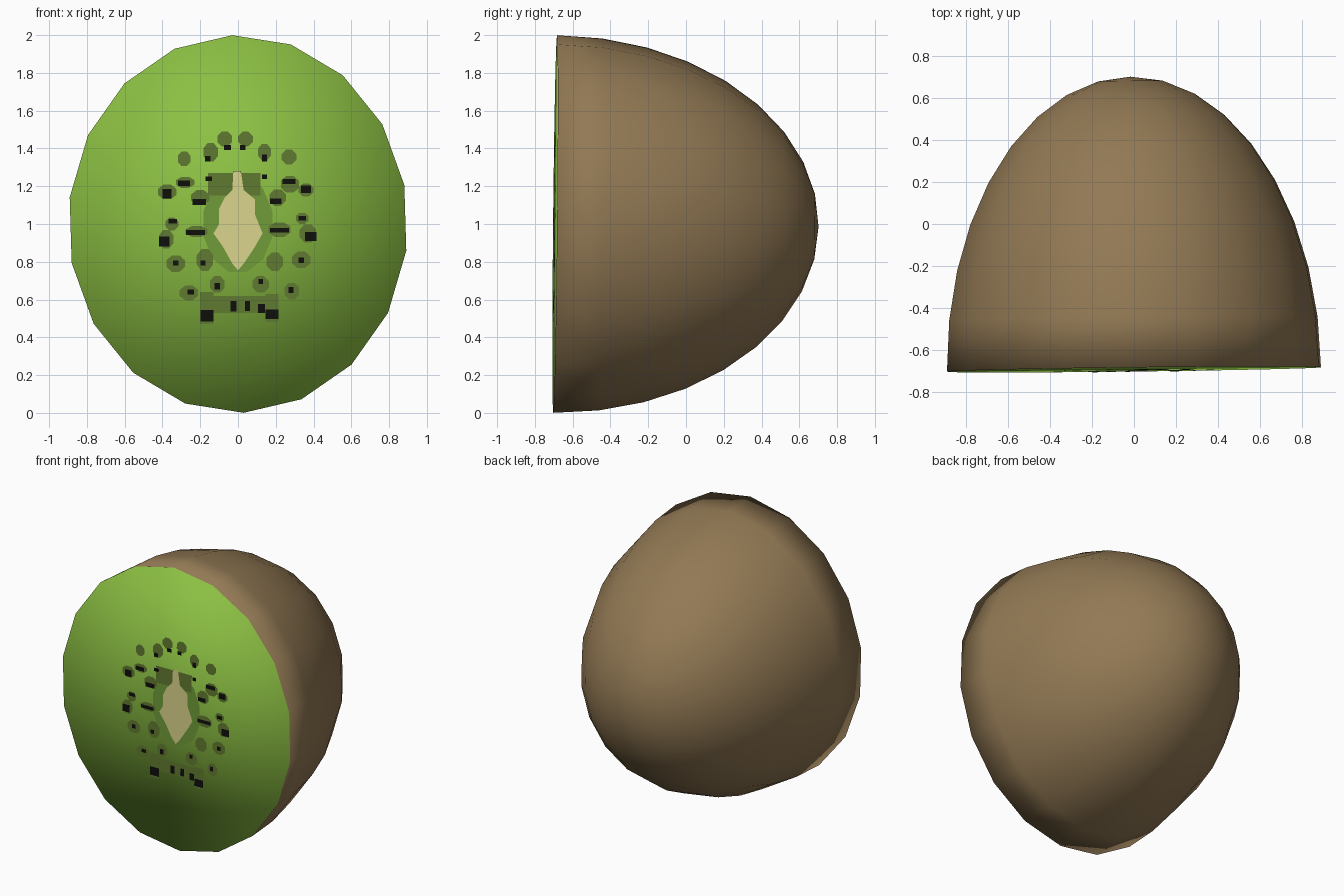
import bpy, bmesh, math
from mathutils import Matrix, Vector

SIDES, RINGS = 18, 9
RX, RZ, DEPTH = 0.90, 1.0, 1.395
# the whole fruit leans very slightly
PLACE = (Matrix.Translation((0, -0.693, 1.0))
         @ Matrix.Rotation(0.012, 4, 'Z') @ Matrix.Rotation(-0.010, 4, 'X'))


def material(name, rgb):
    m = bpy.data.materials.new(name)
    lin = [((c / 255 + 0.055) / 1.055) ** 2.4 if c > 10 else c / 255 / 12.92 for c in rgb]
    m.diffuse_color = (*lin, 1)
    return m


brown = material("skin brown", (146, 121, 84))
green = material("flesh green", (140, 192, 67))
mid = material("inner green", (112, 156, 56))
olive = material("seed pocket olive", (96, 122, 48))
black = material("seed black", (14, 14, 10))
cream = material("core cream", (218, 212, 140))


def finish(bm, name, mats, smooth):
    bm.transform(PLACE)
    me = bpy.data.meshes.new(name)
    bm.to_mesh(me)
    bm.free()
    for m in mats:
        me.materials.append(m)
    for p in me.polygons:
        p.use_smooth = smooth
    ob = bpy.data.objects.new(name, me)
    bpy.context.collection.objects.link(ob)


# halved fruit: half ellipsoid skin closed by a flat green cut face
bm = bmesh.new()
rings = []
for j in range(RINGS):
    phi = math.radians(90 * j / RINGS)
    ring = []
    for i in range(SIDES):
        a = 2 * math.pi * i / SIDES - math.radians(1.9)
        ring.append(bm.verts.new((RX * math.cos(phi) * math.sin(a),
                                  DEPTH * math.sin(phi),
                                  RZ * math.cos(phi) * math.cos(a))))
    rings.append(ring)
tip = bm.verts.new((0, DEPTH, 0))
centre = bm.verts.new((0, 0, 0))
for i in range(SIDES):
    k = (i + 1) % SIDES
    for a, b in zip(rings, rings[1:]):
        bm.faces.new((a[i], a[k], b[k], b[i]))
    bm.faces.new((rings[-1][i], rings[-1][k], tip))
    bm.faces.new((rings[0][k], rings[0][i], centre)).material_index = 1
bmesh.ops.recalc_face_normals(bm, faces=bm.faces)
finish(bm, "kiwi_half", [brown, green], True)


# thin markings lying on the cut face
def plates(name, mat, outlines, layer):
    bm = bmesh.new()
    for pts in outlines:
        f = bm.faces.new([bm.verts.new((x, -0.002 * layer, z - 1)) for x, z in pts])
        f.normal_update()
        if f.normal.y > 0:
            f.normal_flip()
    finish(bm, name, [mat], False)


def oval(x, z, rx, rz, n=8):
    return [(x + rx * 1.05 * math.cos(math.tau * (i + .5) / n),
             z + rz * 1.05 * math.sin(math.tau * (i + .5) / n)) for i in range(n)]


def box(x, z, rx, rz):
    return [(x - rx, z - rz), (x + rx, z - rz), (x + rx, z + rz), (x - rx, z + rz)]


pockets = [
    (-.07, 1.45, .04, .04), (.04, 1.45, .04, .04), (-.285, 1.345, .035, .04),
    (-.145, 1.38, .04, .05), (.14, 1.38, .035, .045), (.27, 1.355, .04, .04),
    (-.28, 1.22, .05, .03), (-.375, 1.17, .05, .04), (-.2, 1.14, .05, .04),
    (.275, 1.21, .05, .045), (.36, 1.18, .04, .035), (.21, 1.14, .045, .045),
    (-.35, 1.0, .035, .035), (.34, 1.03, .035, .03), (-.22, .96, .06, .03),
    (.22, .97, .06, .04), (-.38, .92, .04, .05), (.37, .95, .045, .05),
    (-.33, .79, .05, .045), (-.175, .81, .045, .06), (.195, .8, .045, .05),
    (.335, .81, .05, .045), (-.26, .635, .05, .04), (.285, .645, .04, .045),
    (-.11, .68, .04, .045), (.12, .68, .045, .045)]
blocks = [(-.02, 1.21, .14, .06), (.03, .575, .17, .045),
          (-.165, .555, .035, .085), (.18, .555, .035, .075)]
seeds = [
    (-.055, 1.405, .018, .013), (.025, 1.405, .015, .013), (-.16, 1.345, .015, .015),
    (.14, 1.35, .013, .018), (-.285, 1.215, .032, .014), (-.375, 1.16, .024, .024),
    (-.155, 1.24, .018, .012), (-.205, 1.117, .035, .016), (.14, 1.25, .014, .012),
    (.27, 1.225, .035, .014), (.36, 1.185, .026, .02), (.2, 1.12, .03, .014),
    (-.345, 1.015, .022, .012), (.34, 1.03, .02, .012), (-.225, .955, .05, .012),
    (.22, .967, .05, .012), (-.39, .907, .028, .026), (.385, .933, .03, .024),
    (-.33, .793, .014, .014), (-.185, .793, .014, .014), (.335, .808, .014, .014),
    (-.25, .64, .018, .012), (.28, .65, .013, .016), (-.11, .67, .014, .018),
    (.12, .695, .012, .014)]
low_seeds = [(-.165, .515, .034, .03), (.18, .522, .034, .026), (-.025, .565, .016, .028),
             (.05, .565, .014, .026), (.125, .553, .018, .024)]
core = [(-.025, 1.28), (-.03, 1.18), (-.07, 1.14), (-.1, 1.08), (-.1, 1.0), (-.13, .95),
        (-.08, .88), (-.03, .79), (0, .755), (.03, .79), (.09, .88), (.13, .95),
        (.09, 1.05), (.09, 1.13), (.03, 1.18), (.015, 1.28)]

plates("inner_flesh", mid, [oval(0, 1.0, .18, .25, 12)], 1)
plates("seed_pockets", olive, [oval(*p) for p in pockets] + [box(*b) for b in blocks], 2)
plates("seeds", black, [box(*s) for s in seeds + low_seeds], 3)
plates("core", cream, [core], 4)
